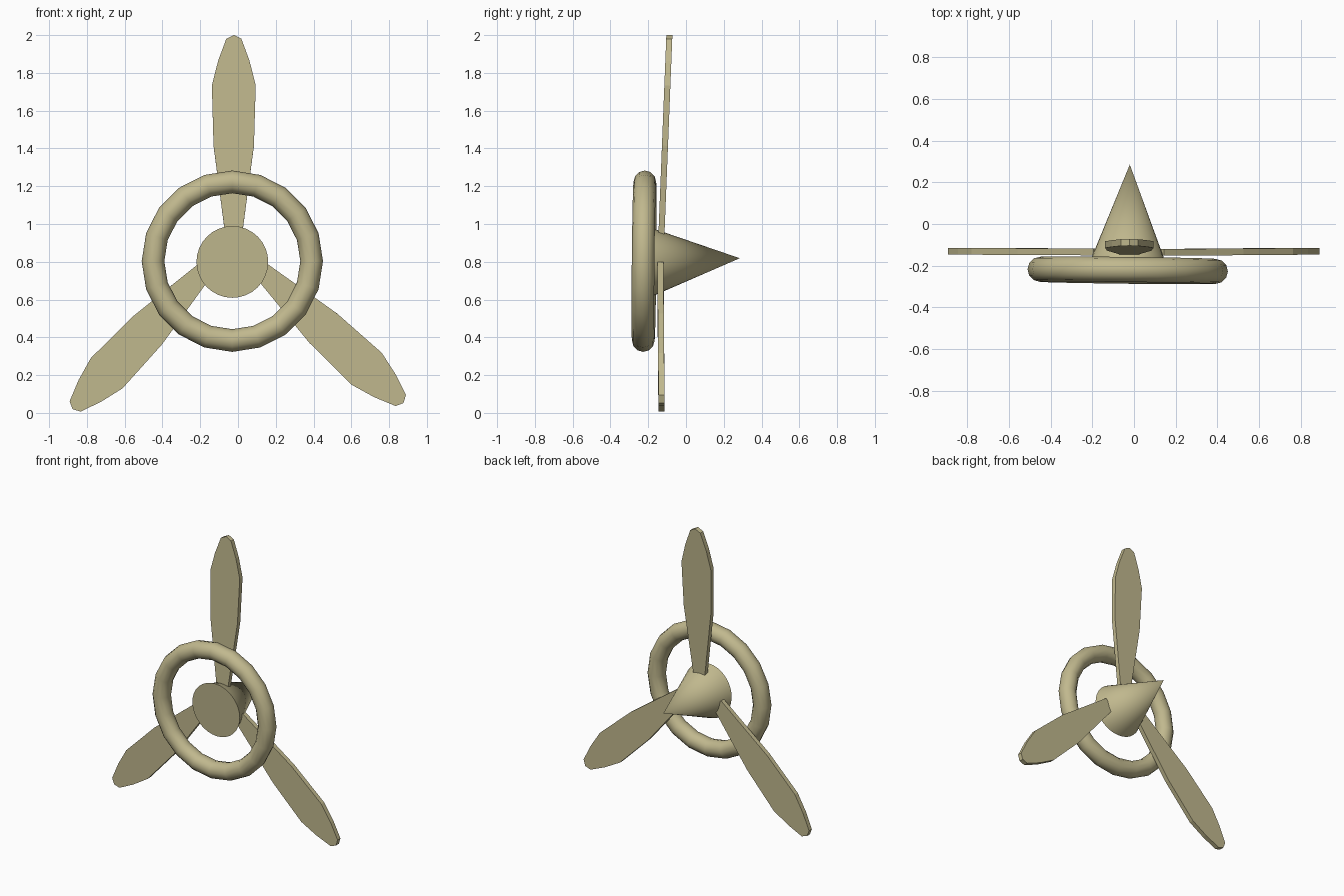
import bpy, bmesh
from math import pi, radians
from mathutils import Vector

if "Cube" in bpy.data.objects:
    bpy.data.objects.remove(bpy.data.objects["Cube"])

# Blade half outline: distance from root, half width
PROFILE = [(0, .045), (.465, .107), (.78, .116), (.91, .083), (1.025, .04), (1.045, 0)]
THICK = .032


def blade(name, root, tip):
    root, tip = Vector(root), Vector(tip)
    u = (tip - root).normalized()
    w = u.cross(Vector((0, 1, 0))).normalized()
    n = w.cross(u)
    s = (tip - root).length / PROFILE[-1][0]
    outline = PROFILE + [(d, -h) for d, h in reversed(PROFILE[:-1])]
    bm = bmesh.new()
    face = bm.faces.new([bm.verts.new(root + u * d * s + w * h - n * THICK / 2)
                         for d, h in outline])
    ext = bmesh.ops.extrude_face_region(bm, geom=[face])
    bmesh.ops.translate(bm, vec=n * THICK,
                        verts=[v for v in ext["geom"] if isinstance(v, bmesh.types.BMVert)])
    bmesh.ops.recalc_face_normals(bm, faces=bm.faces)
    mesh = bpy.data.meshes.new(name)
    bm.to_mesh(mesh)
    bm.free()
    ob = bpy.data.objects.new(name, mesh)
    bpy.context.collection.objects.link(ob)
    ob.data.materials.append(paint)


def finish(name):
    ob = bpy.context.object
    ob.name = name
    ob.data.materials.append(paint)
    bpy.ops.object.shade_smooth_by_angle(angle=radians(40))


paint = bpy.data.materials.new("khaki")
paint.diffuse_color = (.53, .48, .27, 1)
paint.use_nodes = True
paint.node_tree.nodes["Principled BSDF"].inputs["Base Color"].default_value = paint.diffuse_color

# Ring in front of the blades, slightly tilted
bpy.ops.mesh.primitive_torus_add(major_segments=20, minor_segments=12,
                                 major_radius=.42, minor_radius=.06,
                                 location=(-.03, -.222, .803),
                                 rotation=(pi / 2 - .01, 0, -.012))
finish("ring")

# Pointed hub, tip towards the back
bpy.ops.mesh.primitive_cone_add(vertices=32, radius1=.19, radius2=0, depth=.49,
                                location=(-.025, .04, .809),
                                rotation=(-pi / 2 + .04, 0, -.02))
finish("hub_cone")

# Three blades around the hub
blade("blade_top", (-.023, -.13, .945), (-.022, -.088, 2.0))
blade("blade_right", (.112, -.136, .765), (.876, -.13, .052))
blade("blade_left", (-.162, -.134, .77), (-.876, -.13, .02))
